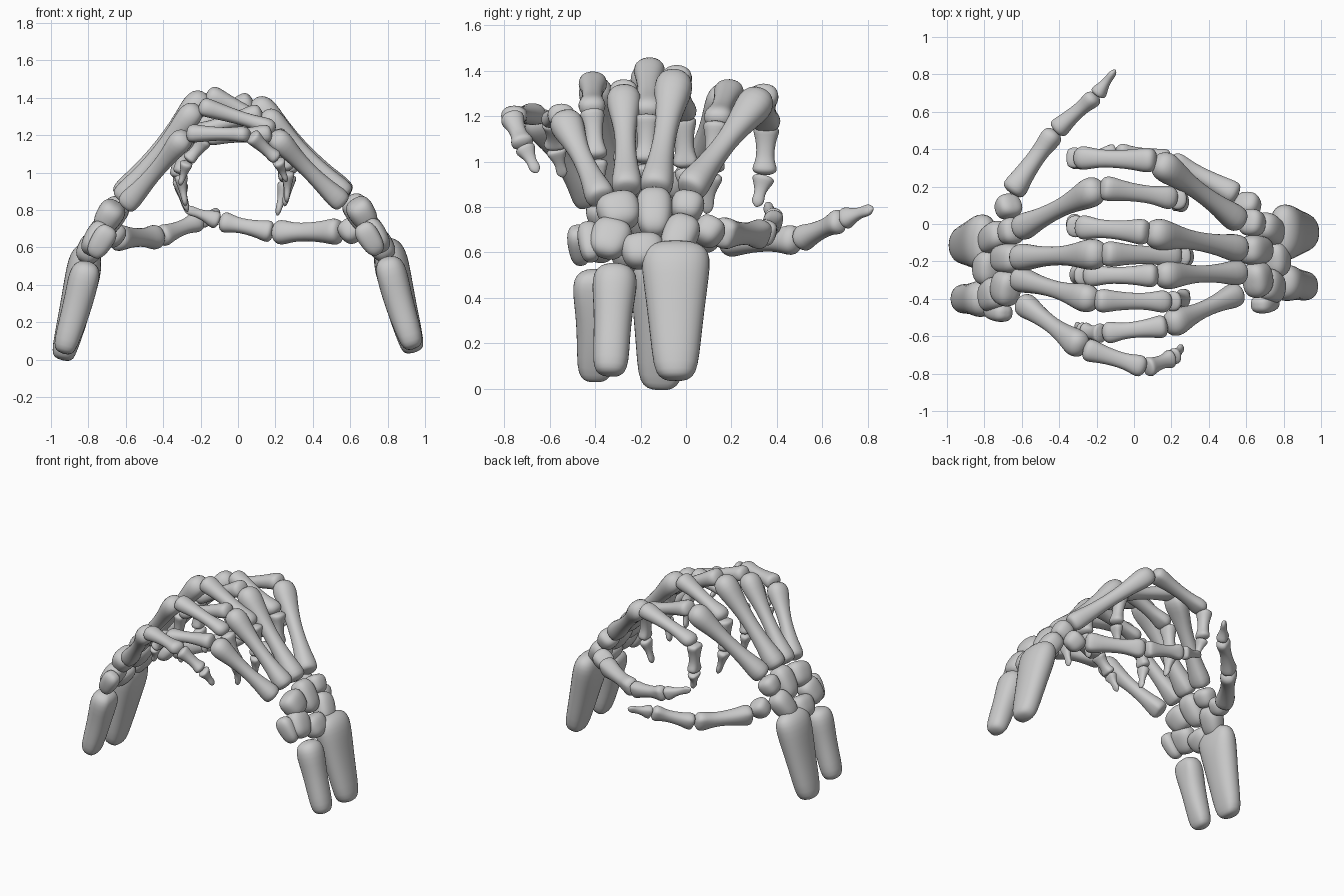
import bpy, bmesh, math
from mathutils import Vector, Matrix

if "Cube" in bpy.data.objects:
    bpy.data.objects.remove(bpy.data.objects["Cube"])

# Lengthwise outlines: (position, width factor, thickness factor)
META = [(0, .6, .65), (.02, .88, .92), (.09, .94, .97), (.22, .72, .75), (.42, .6, .62),
        (.6, .64, .66), (.77, .9, .85), (.88, 1.08, 1.05), (.96, .95, .92), (1, .5, .5)]
PHAL = [(0, .6, .6), (.03, 1, 1), (.11, 1.12, 1.05), (.26, .88, .84), (.5, .74, .7),
        (.7, .76, .7), (.84, 1, .87), (.94, 1.05, .9), (1, .6, .55)]
TIP = [(0, .65, .6), (.04, 1.05, 1), (.16, 1.08, .95), (.38, .66, .6), (.62, .5, .45),
       (.8, .62, .45), (.93, .5, .35), (1, .2, .18)]
RADIUS = [(0, .3, .4), (.02, .5, .62), (.09, .66, .74), (.3, .75, .8), (.55, .87, .88),
          (.75, .98, .98), (.88, 1.03, .95), (.96, .9, .7), (1, .55, .35)]
ULNA = [(0, .4, .4), (.03, .65, .64), (.12, .8, .78), (.35, .8, .82), (.6, .86, .88),
        (.8, 1, 1), (.92, .95, .92), (.98, .68, .65), (1, .35, .35)]


def finish(bm, name):
    me = bpy.data.meshes.new(name)
    bmesh.ops.recalc_face_normals(bm, faces=bm.faces)
    bm.to_mesh(me)
    bm.free()
    me.polygons.foreach_set("use_smooth", [True] * len(me.polygons))
    ob = bpy.data.objects.new(name, me)
    bpy.context.collection.objects.link(ob)
    mod = ob.modifiers.new("smooth", 'SUBSURF')
    mod.levels = mod.render_levels = 1
    return ob


def bone(name, a, b, profile, w, h, side=(0, 1, 0), bow=0.0, gap=0.004):
    """Loft rounded rings from a to b; bow lifts the shaft upward."""
    a, b = Vector(a), Vector(b)
    d = (b - a).normalized()
    a, b = a + d * gap, b - d * gap
    s = Vector(side)
    s = (s - d * s.dot(d)).normalized()
    n = d.cross(s)
    if n.z < 0:
        n = -n
    bm = bmesh.new()
    rings, N = [], 16
    for t, fw, fh in profile:
        c = a.lerp(b, t) + n * bow * math.sin(math.pi * t)
        ring = []
        for i in range(N):
            q = 2 * math.pi * i / N
            cs, sn = math.cos(q), math.sin(q)
            x = math.copysign(abs(cs) ** .9, cs) * w * fw
            y = math.copysign(abs(sn) ** .9, sn) * h * fh
            # shallow groove on the underside of the joint ends
            if sn < -.8 and (t < .2 or t > .75):
                y *= .86
            ring.append(bm.verts.new(c + s * x + n * y))
        rings.append(ring)
    for r0, r1 in zip(rings, rings[1:]):
        for i in range(N):
            j = (i + 1) % N
            bm.faces.new((r0[i], r0[j], r1[j], r1[i]))
    for ring, k in ((rings[0], -1), (rings[-1], 1)):
        c = sum((v.co for v in ring), Vector()) / N
        pole = bm.verts.new(c + d * k * .006)
        for i in range(N):
            bm.faces.new((ring[i], ring[(i + 1) % N], pole))
    return finish(bm, name)


def pebble(name, c, size, s, tilt):
    """Blocky rounded wrist bone; local z runs along the hand."""
    bm = bmesh.new()
    bmesh.ops.create_uvsphere(bm, u_segments=16, v_segments=10, radius=1)
    for v in bm.verts:
        p = v.co
        k = sum(abs(e) ** 3 for e in p) ** (-1 / 3)
        taper = 1 + .12 * p.z
        v.co = Vector((p.x * k * size[0] * taper, p.y * k * size[1] * taper, p.z * k * size[2]))
    m = Matrix.Rotation(-s * .55, 4, 'Y') @ Matrix.Rotation(tilt, 4, 'X')
    bmesh.ops.transform(bm, matrix=Matrix.Translation(c) @ m, verts=bm.verts)
    return finish(bm, name)


# Finger joints per hand: wrist end, knuckle, middle joint, end joint, tip (x mirrored for left)
RIGHT = {
    "index": [(.57, .01, .87), (.12, .34, 1.30), (-.32, .355, 1.16), (-.31, .345, .94), (-.28, .31, .80)],
    "middle": [(.58, -.135, .87), (.08, -.045, 1.385), (-.31, -.015, 1.20), (-.32, .0, .97), (-.27, .01, .79)],
    "ring": [(.58, -.26, .87), (.13, -.275, 1.32), (-.27, -.275, 1.2), (-.31, -.27, .99), (-.28, -.26, .82)],
    "little": [(.56, -.37, .83), (.18, -.545, 1.205), (-.17, -.585, 1.18), (-.27, -.575, 1.06), (-.31, -.54, .93)],
}
LEFT = {
    "index": [(.62, -.03, .85), (.18, .195, 1.32), (-.23, .135, 1.18), (-.255, .115, .95), (-.21, .09, .77)],
    "middle": [(.63, -.18, .86), (.17, -.16, 1.42), (-.25, -.17, 1.21), (-.28, -.175, .99), (-.25, -.17, .82)],
    "ring": [(.63, -.29, .85), (.21, -.41, 1.355), (-.2, -.415, 1.23), (-.27, -.395, 1.01), (-.26, -.37, .84)],
    "little": [(.6, -.42, .82), (.27, -.665, 1.205), (-.065, -.77, 1.2), (-.21, -.715, 1.07), (-.26, -.655, .95)],
}
THUMB_R = [(.555, .15, .685), (.19, .345, .68), (-.1, .39, .74), (-.29, .355, .81)]
THUMB_L = [(.66, .165, .65), (.42, .5, .655), (.2, .69, .745), (.1, .825, .795)]
FOREARM_R = [(.935, -.045, .04), (.785, -.045, .645), (.935, -.335, .06), (.79, -.31, .545)]
FOREARM_L = [(.935, -.115, .0), (.79, -.095, .62), (.93, -.40, .035), (.795, -.40, .52)]

# Wrist bones: centre, half sizes, tilt
CARPALS = {
    "capitate": ((.655, -.14, .775), (.072, .08, .118), 0),
    "hamate": ((.665, -.295, .78), (.072, .095, .088), .25),
    "trapezoid": ((.635, .005, .80), (.068, .072, .068), -.2),
    "scaphoid": ((.725, -.03, .665), (.07, .078, .11), -.35),
    "lunate": ((.765, -.19, .605), (.07, .095, .08), .1),
    "triquetrum": ((.735, -.335, .66), (.065, .088, .095), -.3),
    "pisiform": ((.705, -.425, .645), (.06, .05, .095), .1),
}

for hand, s, fingers, thumb, arm, off in (
        ("right", 1, RIGHT, THUMB_R, FOREARM_R, Vector((0, 0, 0))),
        ("left", -1, LEFT, THUMB_L, FOREARM_L, Vector((.025, -.045, -.015)))):
    def P(p):
        return Vector((s * p[0], p[1], p[2]))

    # Four fingers
    for f, pts in fingers.items():
        k = {"index": 1, "middle": 1.04, "ring": .95, "little": .92}[f]
        p = [P(q) for q in pts]
        bone(f"{hand}_{f}_metacarpal", p[0], p[1], META, .079 * k, .074 * k)
        bone(f"{hand}_{f}_proximal_phalanx", p[1], p[2], PHAL, .063 * k, .056 * k, bow=.005)
        bone(f"{hand}_{f}_middle_phalanx", p[2], p[3], PHAL, .054 * k, .05 * k)
        bone(f"{hand}_{f}_tip_phalanx", p[3], p[4], TIP, .047 * k, .042 * k)

    # Thumb
    t = [P(q) for q in thumb]
    sd = (.2 * s, .3, 1)
    bone(hand + "_thumb_metacarpal", t[0], t[1], PHAL, .066, .068, sd)
    bone(hand + "_thumb_proximal_phalanx", t[1], t[2], PHAL, .055, .055, sd)
    bone(hand + "_thumb_tip_phalanx", t[2], t[3], TIP, .046, .046, sd)

    # Wrist
    for n, (c, size, tilt) in CARPALS.items():
        pebble(f"{hand}_{n}", P(Vector(c) + off), size, s, tilt)
    pebble(hand + "_trapezium", P((.61, .1, .69) if s > 0 else (.675, .09, .67)),
           (.07, .065, .065), s, -.5)

    # Forearm stubs
    a = [P(q) for q in arm]
    bone(hand + "_radius", a[0], a[1], RADIUS, .152, .1, gap=0)
    bone(hand + "_ulna", a[2], a[3], ULNA, .102, .092, gap=0)
